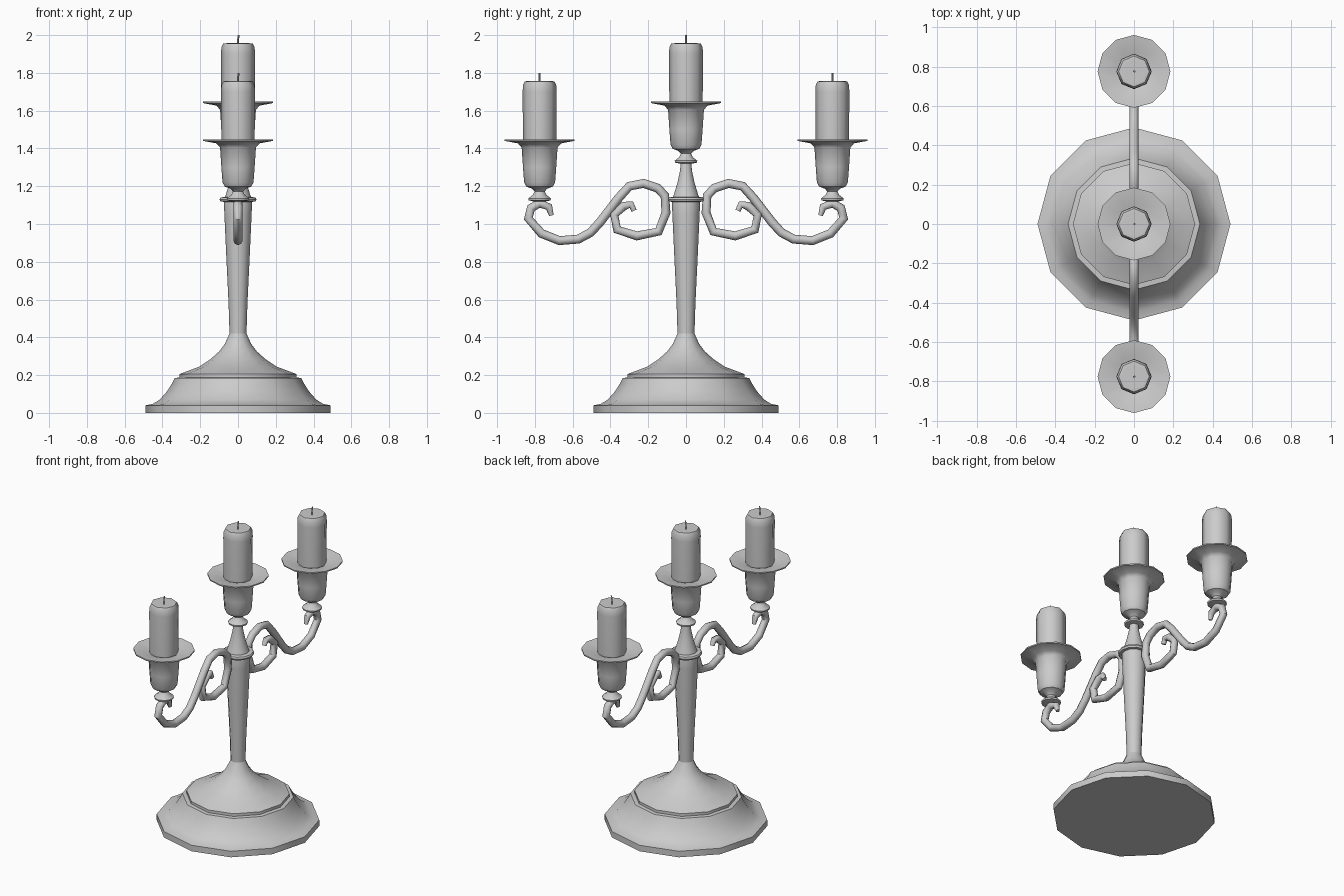
import bpy, bmesh, math
from mathutils import Vector

if "Cube" in bpy.data.objects:
    bpy.data.objects.remove(bpy.data.objects["Cube"])


def finish(ob, angle=40):
    bpy.ops.object.select_all(action='DESELECT')
    ob.select_set(True)
    bpy.context.view_layer.objects.active = ob
    bpy.ops.object.shade_smooth_by_angle(angle=math.radians(angle))


def lathe(name, profile, sides, loc=(0, 0, 0), angle=40):
    """Revolve (radius, z) points about z; radius 0 gives a pole, open ends are capped."""
    bm = bmesh.new()
    rings = []
    for r, z in profile:
        if r == 0:
            rings.append([bm.verts.new((0, 0, z))])
        else:
            rings.append([bm.verts.new((r * math.cos(2 * math.pi * i / sides),
                                        r * math.sin(2 * math.pi * i / sides), z))
                          for i in range(sides)])
    for a, b in zip(rings, rings[1:]):
        for i in range(sides):
            j = (i + 1) % sides
            if len(b) == 1:
                bm.faces.new((a[i], a[j], b[0]))
            elif len(a) == 1:
                bm.faces.new((a[0], b[j], b[i]))
            else:
                bm.faces.new((a[i], a[j], b[j], b[i]))
    for ring in (rings[0], rings[-1]):
        if len(ring) > 1:
            bm.faces.new(ring)
    bmesh.ops.recalc_face_normals(bm, faces=bm.faces)
    me = bpy.data.meshes.new(name)
    bm.to_mesh(me)
    bm.free()
    ob = bpy.data.objects.new(name, me)
    ob.location = loc
    bpy.context.collection.objects.link(ob)
    finish(ob, angle)
    return ob


def tube(name, points, radius, res=2, taper=()):
    """Round tube along a polyline; taper maps point index to a radius factor."""
    cu = bpy.data.curves.new(name, 'CURVE')
    cu.dimensions = '3D'
    cu.bevel_depth = radius
    cu.bevel_resolution = res
    cu.use_fill_caps = True
    sp = cu.splines.new('POLY')
    sp.points.add(len(points) - 1)
    for i, p in enumerate(points):
        sp.points[i].co = (*p, 1)
        sp.points[i].radius = dict(taper).get(i, 1)
    ob = bpy.data.objects.new(name, cu)
    bpy.context.collection.objects.link(ob)
    bpy.ops.object.select_all(action='DESELECT')
    ob.select_set(True)
    bpy.context.view_layer.objects.active = ob
    bpy.ops.object.convert(target='MESH')
    ob = bpy.context.view_layer.objects.active
    finish(ob, 50)
    return ob


# stepped foot
lathe("base", [(0.49, 0), (0.49, 0.04), (0.45, 0.048), (0.415, 0.07), (0.375, 0.115),
               (0.35, 0.155), (0.335, 0.185), (0.31, 0.187), (0.31, 0.205), (0.29, 0.213),
               (0.205, 0.245), (0.145, 0.285), (0.1, 0.325), (0.07, 0.365), (0.045, 0.42)], 12)

# tapered column with neck
lathe("column", [(0.045, 0.42), (0.05, 0.58), (0.063, 0.85), (0.072, 1.05), (0.075, 1.12),
                 (0.07, 1.14), (0.063, 1.16), (0.045, 1.22), (0.032, 1.28), (0.027, 1.33)], 12)
lathe("column_ring", [(0.07, 1.117), (0.093, 1.119), (0.098, 1.13), (0.093, 1.14),
                      (0.06, 1.145)], 12)

# cup, candle and wick, heights relative to the centre one
CUP = [(0.035, 1.32), (0.058, 1.325), (0.06, 1.335), (0.035, 1.355), (0.027, 1.372),
       (0.04, 1.387), (0.07, 1.398), (0.082, 1.42), (0.088, 1.5), (0.095, 1.605),
       (0.115, 1.627), (0.185, 1.64), (0.185, 1.648), (0.1, 1.637), (0.085, 1.63)]
CANDLE = [(0.088, 1.6), (0.09, 1.9), (0.088, 1.935), (0.078, 1.955), (0.06, 1.957), (0, 1.945)]
for tag, y, dz in (("centre", 0, 0), ("left", -0.775, -0.2), ("right", 0.775, -0.2)):
    lathe("cup_" + tag, CUP, 12, (0, y, dz))
    lathe("candle_" + tag, CANDLE, 8, (0, y, dz), 50)
    tube("wick_" + tag, [(0, y, 1.94 + dz), (0, y, 1.975 + dz), (0.004, y, 2.0 + dz)], 0.005, 0)

# scrolled arms: (y, z) path from the inner curl to the outer hook
ARM = [(0.275, 1.07), (0.29, 1.103), (0.33, 1.095), (0.38, 1.05), (0.365, 0.97), (0.26, 0.937),
       (0.145, 0.96), (0.106, 1.06), (0.112, 1.15), (0.15, 1.19), (0.225, 1.215), (0.30, 1.2),
       (0.355, 1.14), (0.455, 1.01), (0.505, 0.955), (0.57, 0.92), (0.67, 0.912),
       (0.765, 0.95), (0.835, 1.03), (0.82, 1.085), (0.775, 1.11), (0.725, 1.09), (0.712, 1.045)]
for tag, s in (("left", -1), ("right", 1)):
    tube("arm_" + tag, [(0, s * y, z) for y, z in ARM], 0.024, 2,
         {0: 0.6, 1: 0.8, len(ARM) - 2: 0.85, len(ARM) - 1: 0.5})
